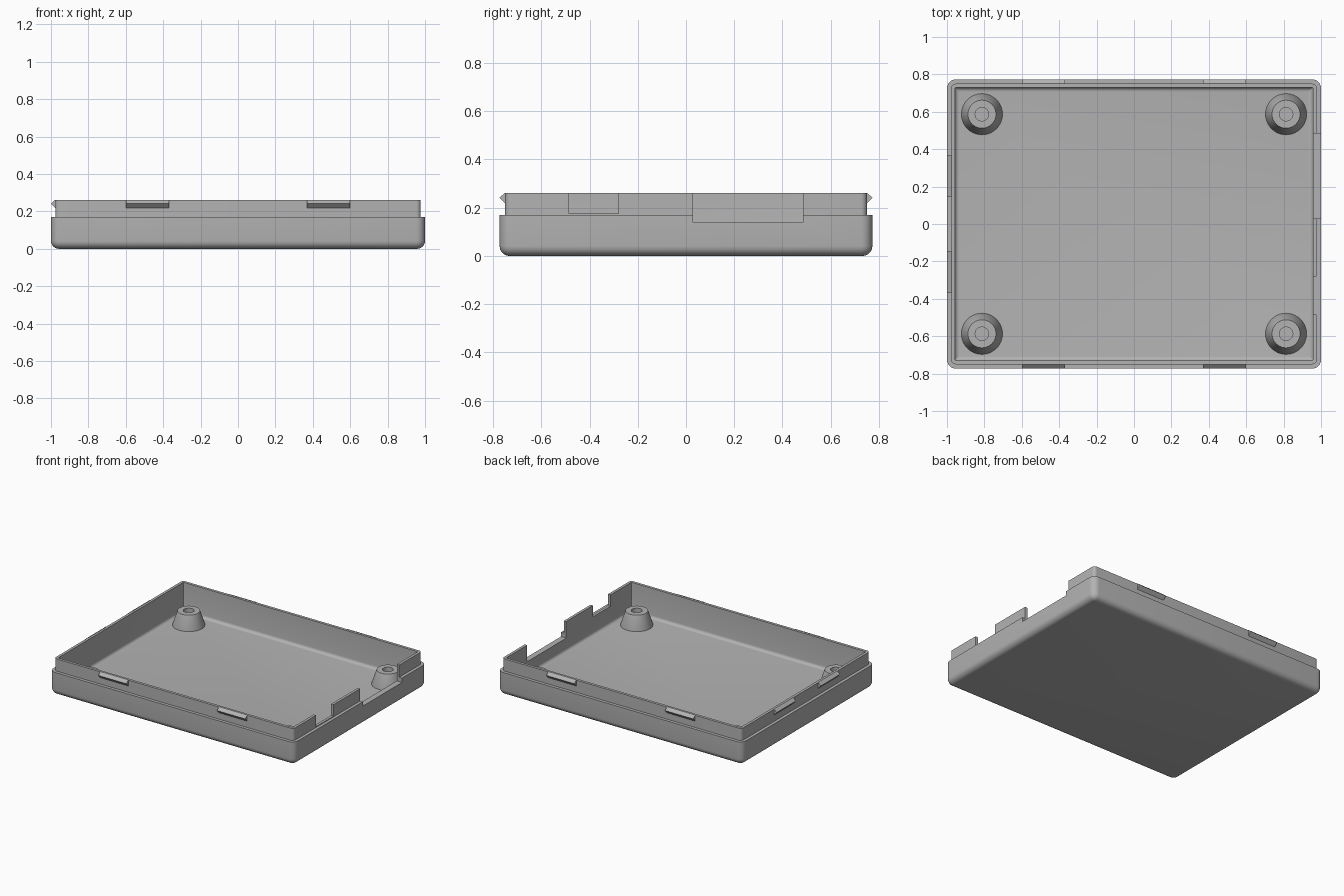
import bpy, bmesh, math

if "Cube" in bpy.data.objects:
    bpy.data.objects.remove(bpy.data.objects["Cube"])

HX, HY = 1.0, 0.773          # outer half sizes
LEDGE_Z, RIM_Z, FLOOR_Z = 0.17, 0.26, 0.04
LIP, INNER = 0.023, 0.043    # insets of the lip's outer and inner faces

grey = bpy.data.materials.new("light grey plastic")
grey.diffuse_color = (0.45, 0.45, 0.45, 1)
grey.use_nodes = True
grey.node_tree.nodes["Principled BSDF"].inputs["Base Color"].default_value = grey.diffuse_color


def finish(bm, name, smooth=True):
    bmesh.ops.recalc_face_normals(bm, faces=bm.faces)
    mesh = bpy.data.meshes.new(name)
    bm.to_mesh(mesh)
    bm.free()
    mesh.materials.append(grey)
    ob = bpy.data.objects.new(name, mesh)
    bpy.context.collection.objects.link(ob)
    bpy.ops.object.select_all(action='DESELECT')
    ob.select_set(True)
    bpy.context.view_layer.objects.active = ob
    if smooth:
        bpy.ops.object.shade_smooth_by_angle(angle=math.radians(30))
    return ob


def rounded_loop(bm, inset, z, steps=6):
    r = max(0.047 - inset, 0.005)
    hx, hy = HX - inset - r, HY - inset - r
    verts = []
    for k, (sx, sy) in enumerate([(1, 1), (-1, 1), (-1, -1), (1, -1)]):
        for i in range(steps + 1):
            a = math.pi / 2 * (k + i / steps)
            verts.append(bm.verts.new((sx * hx + r * math.cos(a),
                                       sy * hy + r * math.sin(a), z)))
    return verts


def bridge(bm, loops):
    for a, b in zip(loops, loops[1:]):
        for i in range(len(a)):
            j = (i + 1) % len(a)
            bm.faces.new((a[i], a[j], b[j], b[i]))


# Tray: one section of (inset, height) carried around a rounded rectangle
R, RI = 0.042, 0.022
section = []
for i in range(7):                                   # outer bottom fillet
    a = math.pi / 2 * i / 6
    section.append((R - R * math.sin(a), R - R * math.cos(a)))
section += [(0, LEDGE_Z), (LIP, LEDGE_Z), (LIP, RIM_Z), (INNER, RIM_Z)]
for i in range(6):                                   # inner floor fillet
    a = math.pi / 2 * i / 5
    section.append((INNER + RI - RI * math.cos(a), FLOOR_Z + RI - RI * math.sin(a)))
bm = bmesh.new()
loops = [rounded_loop(bm, d, z) for d, z in section]
bridge(bm, loops)
bm.faces.new(loops[0])
bm.faces.new(loops[-1])
tray = finish(bm, "tray", smooth=False)

# Connector openings cut through the right wall
for y0, y1, z0 in [(-0.485, -0.28, 0.176), (0.03, 0.485, 0.138)]:
    bm = bmesh.new()
    bmesh.ops.create_cube(bm, size=1)
    for v in bm.verts:
        v.co = (0.98 + v.co.x * 0.12, (y0 + y1) / 2 + v.co.y * (y1 - y0),
                z0 + (v.co.z + 0.5) * 0.3)
    cutter = finish(bm, "opening_cutter", smooth=False)
    cutter.hide_render = True
    mod = tray.modifiers.new("opening", 'BOOLEAN')
    mod.operation, mod.solver, mod.object = 'DIFFERENCE', 'EXACT', cutter
    bpy.context.view_layer.objects.active = tray
    bpy.ops.object.modifier_apply(modifier=mod.name)
    bpy.data.objects.remove(cutter)
bpy.ops.object.select_all(action='DESELECT')
tray.select_set(True)
bpy.context.view_layer.objects.active = tray
bpy.ops.object.shade_smooth_by_angle(angle=math.radians(30))


# Screw posts: hollow cones turned around their axis
def screw_post(x, y, n=40):
    profile = [(0.11, FLOOR_Z - 0.01), (0.11, FLOOR_Z), (0.075, 0.145),
               (0.036, 0.145), (0.036, FLOOR_Z + 0.005)]
    bm = bmesh.new()
    rings = [[bm.verts.new((x + r * math.cos(2 * math.pi * i / n),
                            y + r * math.sin(2 * math.pi * i / n), z))
              for i in range(n)] for r, z in profile]
    bridge(bm, rings)
    bm.faces.new(rings[0])
    bm.faces.new(rings[-1])
    finish(bm, "screw_post")


for sx in (-1, 1):
    for sy in (-1, 1):
        screw_post(0.813 * sx, 0.587 * sy)


# Snap clips: wedge prisms along the lip on the front, back and left
def snap_clip(side, t0, t1):
    wedge = [(-0.004, 0.262), (0.0, 0.262), (LIP, 0.242), (0.0, 0.217), (-0.004, 0.217)]
    bm = bmesh.new()
    ends = []
    for t in (t0, t1):
        ring = []
        for d, z in wedge:
            if side == "left":
                co = (-(HX - LIP + d), t, z)
            else:
                co = (t, (HY - LIP + d) * (1 if side == "back" else -1), z)
            ring.append(bm.verts.new(co))
        ends.append(ring)
    bridge(bm, ends)
    for ring in ends:
        bm.faces.new(ring)
    finish(bm, side + "_snap_clip", smooth=False)


for s in (-1, 1):
    snap_clip("front", s * 0.37, s * 0.6)
    snap_clip("back", s * 0.37, s * 0.6)
    snap_clip("left", s * 0.145, s * 0.37)
